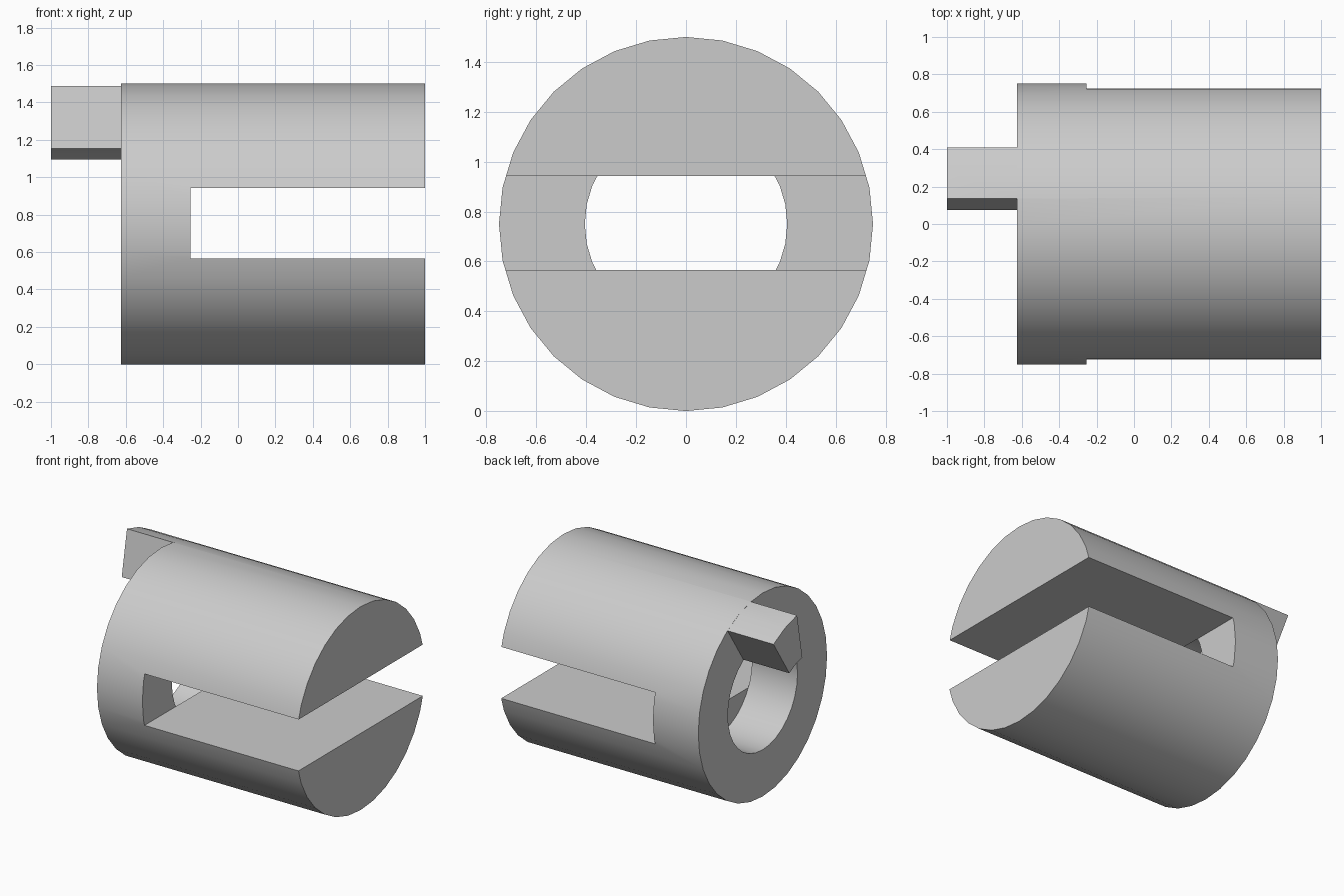
import bpy
import bmesh
from math import sin, cos, radians

AXIS_Z = 0.75
OUTER, BORE = 0.75, 0.406
BACK, SHOULDER, SLOT_END, FRONT = -1.0, -0.625, -0.255, 1.0

if "Cube" in bpy.data.objects:
    bpy.data.objects.remove(bpy.data.objects["Cube"], do_unlink=True)

steel = bpy.data.materials.new("plain_grey")
steel.use_nodes = True
grey = (0.6, 0.6, 0.6, 1.0)
steel.diffuse_color = grey
steel.node_tree.nodes["Principled BSDF"].inputs["Base Color"].default_value = grey


def arc(radius, start, end, steps):
    """Points (y, z) around the axis; angles in degrees from straight up towards +y."""
    angles = [radians(start + (end - start) * i / steps) for i in range(steps + 1)]
    return [(radius * sin(a), AXIS_Z + radius * cos(a)) for a in angles]


def circle(radius):
    return arc(radius, 0, 360, 32)[:-1]


def prism(name, outline, x0, x1):
    """Extrude a (y, z) outline along x."""
    bm = bmesh.new()
    base = bm.faces.new([bm.verts.new((x0, y, z)) for y, z in outline])
    grown = bmesh.ops.extrude_face_region(bm, geom=[base], use_keep_orig=True)
    moved = [v for v in grown["geom"] if isinstance(v, bmesh.types.BMVert)]
    bmesh.ops.translate(bm, verts=moved, vec=(x1 - x0, 0, 0))
    bmesh.ops.recalc_face_normals(bm, faces=bm.faces)
    mesh = bpy.data.meshes.new(name)
    bm.to_mesh(mesh)
    bm.free()
    mesh.materials.append(steel)
    obj = bpy.data.objects.new(name, mesh)
    bpy.context.collection.objects.link(obj)
    return obj


def combine(target, tool, operation):
    """Apply a boolean and discard the tool object."""
    mod = target.modifiers.new(tool.name, "BOOLEAN")
    mod.operation = operation
    mod.solver = "EXACT"
    mod.object = tool
    bpy.context.view_layer.objects.active = target
    bpy.ops.object.modifier_apply(modifier=mod.name)
    bpy.data.objects.remove(tool, do_unlink=True)


# Round body with a bore in the collar and a slot splitting the far end
body = prism("slotted_coupling", circle(OUTER), SHOULDER, FRONT)
bore = prism("bore_cutter", circle(BORE), SHOULDER - 0.1, SLOT_END + 0.01)
slot_outline = [(-1, 0.565), (1, 0.565), (1, 0.943), (-1, 0.943)]
slot = prism("slot_cutter", slot_outline, SLOT_END, FRONT + 0.1)
bore_limit = prism("bore_limit", circle(0.6), SLOT_END, FRONT)
combine(bore, bore_limit, "DIFFERENCE")
combine(body, bore, "DIFFERENCE")
combine(body, slot, "DIFFERENCE")

# Drive tab: a ring sector standing out from the collar
sector = arc(OUTER - 0.001, 10.4, 33.1, 2) + arc(BORE + 0.005, 33.1, 10.4, 2)
tab = prism("drive_tab", sector, BACK, SHOULDER + 0.03)
combine(body, tab, "UNION")

# Smooth round walls, crisp machined edges
bpy.ops.object.select_all(action="DESELECT")
body.select_set(True)
bpy.context.view_layer.objects.active = body
bpy.ops.object.shade_smooth_by_angle(angle=radians(30))
